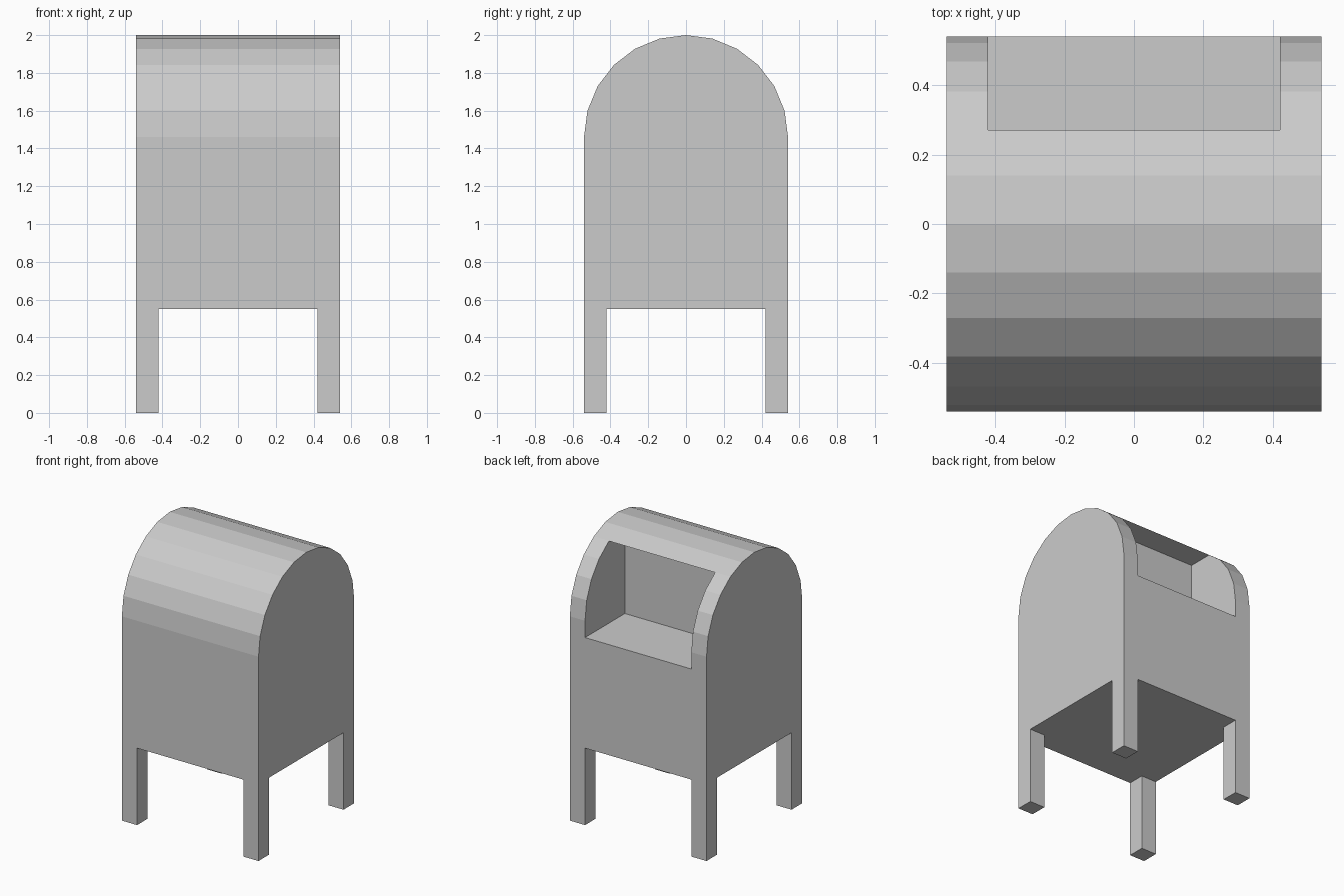
import bpy, bmesh
from math import sin, cos, pi
from mathutils import Matrix, Vector

if "Cube" in bpy.data.objects:
    bpy.data.objects.remove(bpy.data.objects["Cube"])

R = 0.54        # half width and roof radius
SPRING = 1.46   # height where the round roof starts
FLOOR = 0.55    # underside of the box
LEG = 0.12


def finish(name, bm):
    bmesh.ops.recalc_face_normals(bm, faces=bm.faces)
    mesh = bpy.data.meshes.new(name)
    bm.to_mesh(mesh)
    bm.free()
    obj = bpy.data.objects.new(name, mesh)
    bpy.context.collection.objects.link(obj)
    return obj


def box(name, lo, hi, open_top=False):
    lo, hi = Vector(lo), Vector(hi)
    bm = bmesh.new()
    bmesh.ops.create_cube(bm, size=1, matrix=Matrix.Translation((lo + hi) / 2)
                          @ Matrix.Diagonal((*(hi - lo), 1)))
    if open_top:
        bm.normal_update()
        top = [f for f in bm.faces if f.normal.z > 0.9]
        bmesh.ops.delete(bm, geom=top, context='FACES_ONLY')
        # keep the open box facing outward
    return finish(name, bm)


# Body: arched side profile extruded across the width
bm = bmesh.new()
profile = [(-R, FLOOR), (R, FLOOR)]
profile += [(R * cos(i * pi / 12), SPRING + R * sin(i * pi / 12)) for i in range(13)]
side = bm.faces.new([bm.verts.new((-R, y, z)) for y, z in profile])
ext = bmesh.ops.extrude_face_region(bm, geom=[side], use_keep_orig=True)
bmesh.ops.translate(bm, vec=(2 * R, 0, 0),
                    verts=[v for v in ext['geom'] if isinstance(v, bmesh.types.BMVert)])
body = finish("mailbox_body", bm)

# Deposit opening cut into the back of the roof
cutter = box("opening_cutter", (-R + LEG, 0.09, 1.34), (R - LEG, 0.8, 1.927))
cutter.hide_render = True
cut = body.modifiers.new("opening", 'BOOLEAN')
cut.operation = 'DIFFERENCE'
cut.solver = 'EXACT'
cut.object = cutter
bpy.context.view_layer.objects.active = body
bpy.ops.object.modifier_apply(modifier=cut.name)
bpy.data.objects.remove(cutter)

# Four corner legs, mirrored from one
legs = box("legs", (R - LEG, R - LEG, 0), (R, R, FLOOR), open_top=True)
mirror = legs.modifiers.new("corners", 'MIRROR')
mirror.use_axis = (True, True, False)
mirror.use_mirror_merge = False
